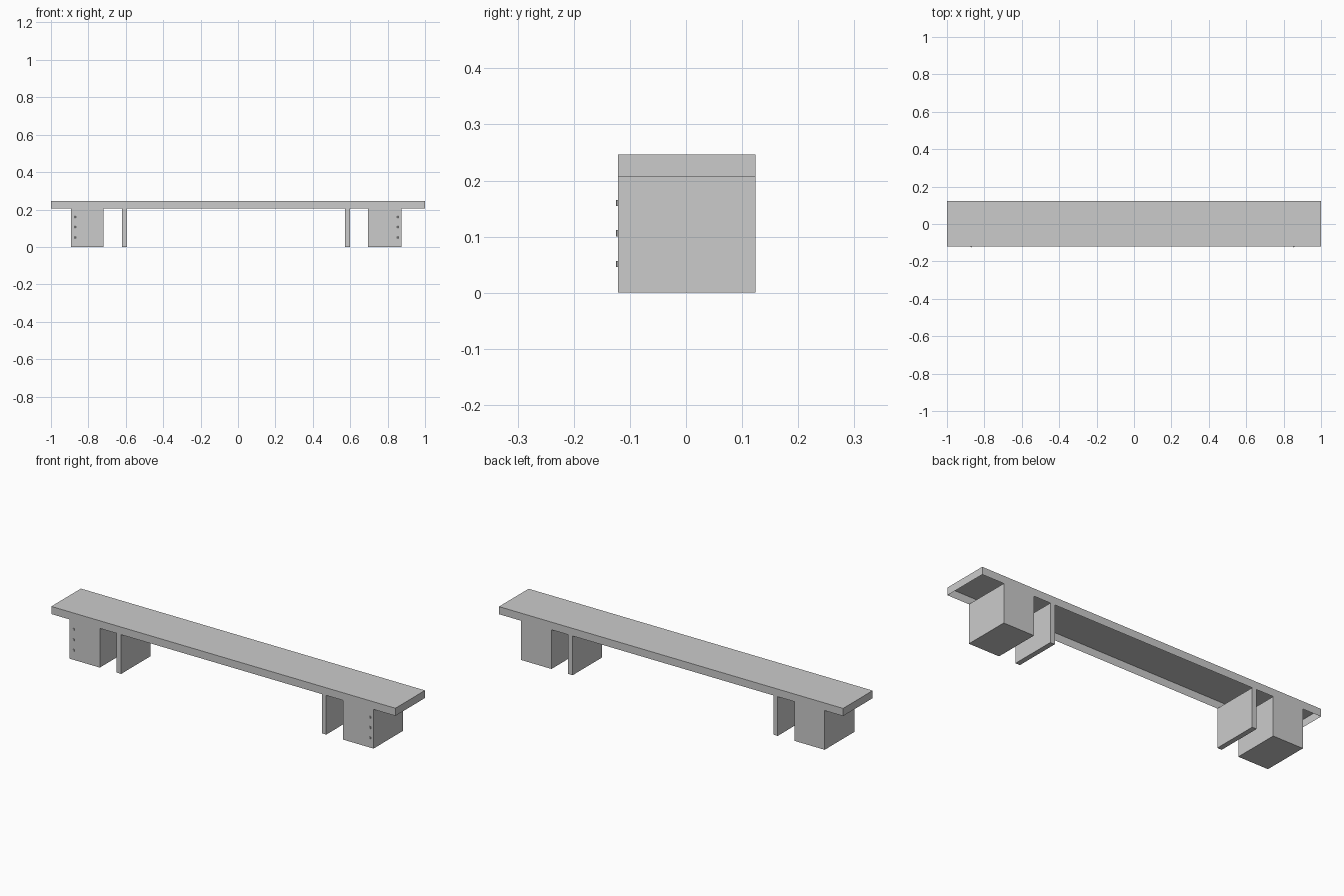
import bpy, bmesh
from mathutils import Matrix, Vector

if "Cube" in bpy.data.objects:
    bpy.data.objects.remove(bpy.data.objects["Cube"])

Y0, Y1 = -0.1215, 0.1240       # front and back of the bench
Z_UNDER, Z_TOP = 0.206, 0.246  # lower rim and upper surface


def box(name, x0, x1, z0, z1, open_bottom=False):
    bm = bmesh.new()
    mid = Vector(((x0 + x1) / 2, (Y0 + Y1) / 2, (z0 + z1) / 2))
    size = Matrix.Diagonal((x1 - x0, Y1 - Y0, z1 - z0, 1))
    bmesh.ops.create_cube(bm, size=1, matrix=Matrix.Translation(mid) @ size)
    if open_bottom:
        bm.normal_update()
        under = [f for f in bm.faces if f.normal.z < -0.9]
        bmesh.ops.delete(bm, geom=under, context='FACES_ONLY')
    mesh = bpy.data.meshes.new(name)
    bm.to_mesh(mesh)
    bm.free()
    ob = bpy.data.objects.new(name, mesh)
    bpy.context.collection.objects.link(ob)
    return ob


# Long top: thin shell, hollow underneath
box("top_shell", -1, 1, Z_UNDER, Z_TOP, open_bottom=True)

# Cabinet blocks near the ends
box("left_cabinet", -0.893, -0.718, 0, Z_UNDER)
box("right_cabinet", 0.695, 0.873, 0, Z_UNDER)

# Thin support panels
box("left_panel", -0.620, -0.594, 0, Z_UNDER)
box("right_panel", 0.572, 0.598, 0, Z_UNDER)

# Small hinge pins on the cabinet fronts
for side, x in (("left", -0.870), ("right", 0.854)):
    for i, z in enumerate((0.051, 0.106, 0.160)):
        bpy.ops.mesh.primitive_cylinder_add(
            vertices=12, radius=0.004, depth=0.011, location=(x, -0.121, z))
        pin = bpy.context.object
        pin.name = f"{side}_hinge_{i + 1}"
        bpy.ops.object.shade_smooth_by_angle()
